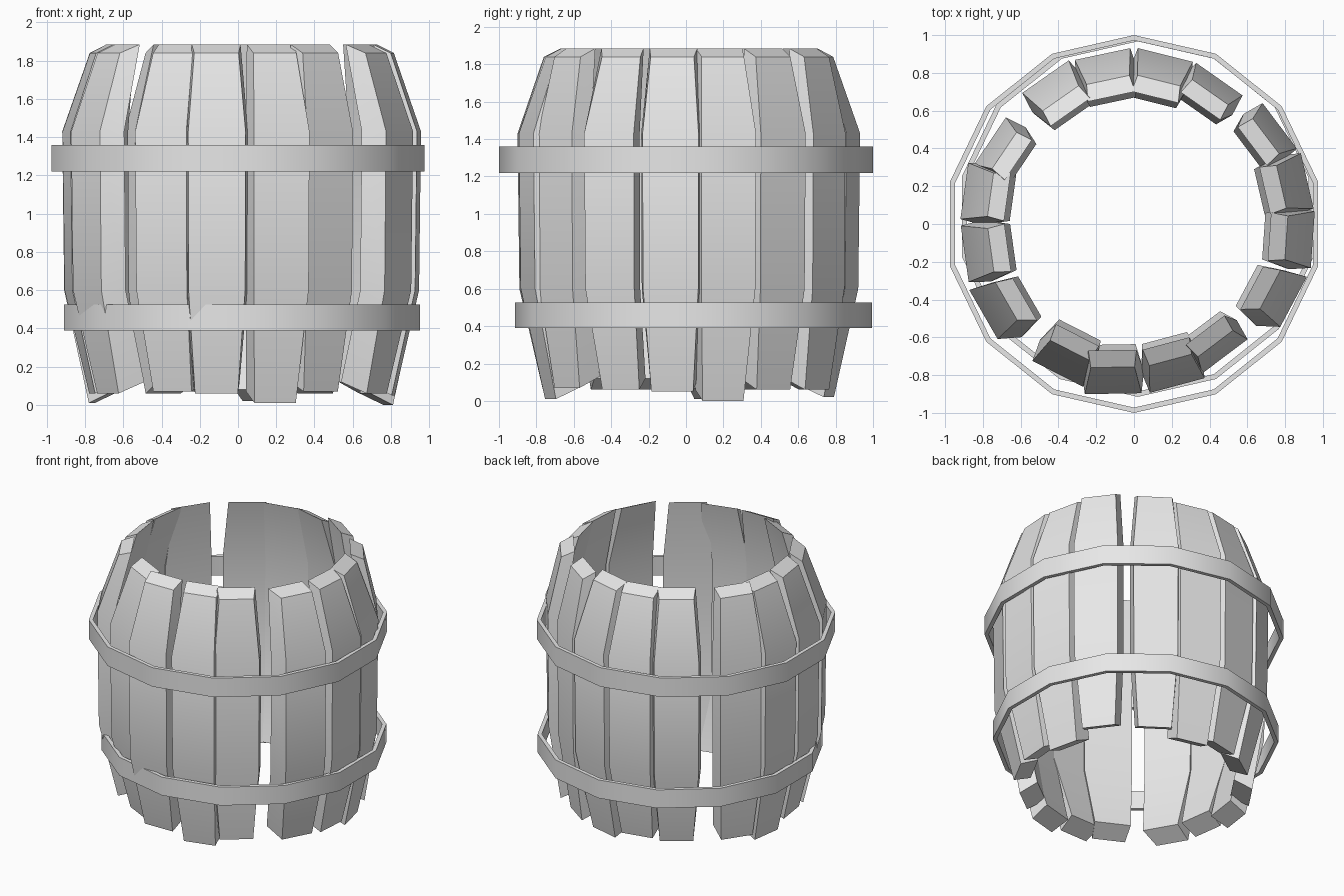
import bpy, bmesh, math
from mathutils import Vector

cube = bpy.data.objects.get("Cube")
if cube:
    bpy.data.objects.remove(cube)

grey = bpy.data.materials.new("light_grey")
grey.use_nodes = True
grey.diffuse_color = (0.8, 0.8, 0.8, 1)
grey.node_tree.nodes["Principled BSDF"].inputs["Base Color"].default_value = (0.8, 0.8, 0.8, 1)


def finish(bm, name):
    bmesh.ops.recalc_face_normals(bm, faces=bm.faces)
    mesh = bpy.data.meshes.new(name)
    bm.to_mesh(mesh)
    bm.free()
    mesh.materials.append(grey)
    obj = bpy.data.objects.new(name, mesh)
    bpy.context.collection.objects.link(obj)
    bpy.ops.object.select_all(action='DESELECT')
    bpy.context.view_layer.objects.active = obj
    obj.select_set(True)
    bpy.ops.object.shade_smooth_by_angle(angle=math.radians(30))


def skin(bm, rings, closed):
    """Bridge four-point rings, either round in a loop or with end caps."""
    rings = [[bm.verts.new(p) for p in ring] for ring in rings]
    pairs = list(zip(rings, rings[1:]))
    if closed:
        pairs.append((rings[-1], rings[0]))
    else:
        bm.faces.new(rings[0])
        bm.faces.new(rings[-1])
    for a, b in pairs:
        for i in range(4):
            j = (i + 1) % 4
            bm.faces.new((a[i], a[j], b[j], b[i]))


# Stave levels: inward bend, outer z, inner z, thickness, outer half width
LEVELS = [
    (0.135, 0.0, 0.06, 0.125, 0.112),
    (0.01, 0.6, 0.6, 0.115, 0.148),
    (0.0, 1.43, 1.43, 0.115, 0.15),
    (0.14, 1.84, 1.885, 0.09, 0.116),
]
FLARE = 1.1  # the inner face is wider than the outer one


def stave(name, angle, facing, radius, foot, bend=1.0, slant=0.0):
    position, yaw = math.radians(angle), math.radians(facing)
    centre = Vector((math.cos(position), math.sin(position), 0)) * radius
    out = Vector((math.cos(yaw), math.sin(yaw), 0))
    side = Vector((-out.y, out.x, 0))
    up = Vector((0, 0, 1))
    rings = []
    for k, (tuck, zo, zi, thick, w) in enumerate(LEVELS):
        lift = foot if k == 0 else 0
        outer = centre - out * tuck * bend + up * (zo + lift)
        inner = centre - out * (tuck * bend + thick) + side * slant + up * (zi + lift)
        rings.append([outer + side * w, outer - side * w,
                      inner - side * w * FLARE, inner + side * w * FLARE])
    bm = bmesh.new()
    skin(bm, rings, False)
    finish(bm, name)


def hoop(name, x, y, radius, bottom, top, sides=14, thick=0.028):
    rings = []
    for i in range(sides):
        a = math.pi / 2 + math.tau * i / sides
        rings.append([(x + r * math.cos(a), y + r * math.sin(a), z)
                      for r, z in ((radius, bottom), (radius, top),
                                   (radius - thick, top), (radius - thick, bottom))])
    bm = bmesh.new()
    skin(bm, rings, True)
    finish(bm, name)


# Loosely set staves: angle, facing, radius, foot height, then bend and slant
STAVES = [
    (79.5, 76, 0.91, 0.02), (59.5, 55, 0.89, 0.06, 0.6), (34, 37, 0.93, 0.06, 0.65),
    (14, 13, 0.945, 0), (-5, -4, 0.95, 0.05), (-26, -28, 0.94, 0.06, 1, -0.04),
    (-55.5, -53, 0.85, 0.07, 0.6), (-75, -75, 0.885, 0.01), (-97, -89, 0.905, 0.06),
    (-117, -117, 0.89, 0.07), (-149, -150, 0.93, 0.06, 1, 0.04), (-170, -172, 0.91, 0.06),
    (169, 172, 0.915, 0.01), (150, 146, 0.88, 0.06, 0.65), (121, 125, 0.91, 0.06),
    (100.5, 102, 0.915, 0.07),
]
for n, values in enumerate(STAVES, 1):
    stave(f"stave_{n}", *values)

# Bands
hoop("upper_hoop", 0, 0, 1.0, 1.22, 1.36)
hoop("lower_hoop", 0.02, 0.04, 0.955, 0.39, 0.525)
